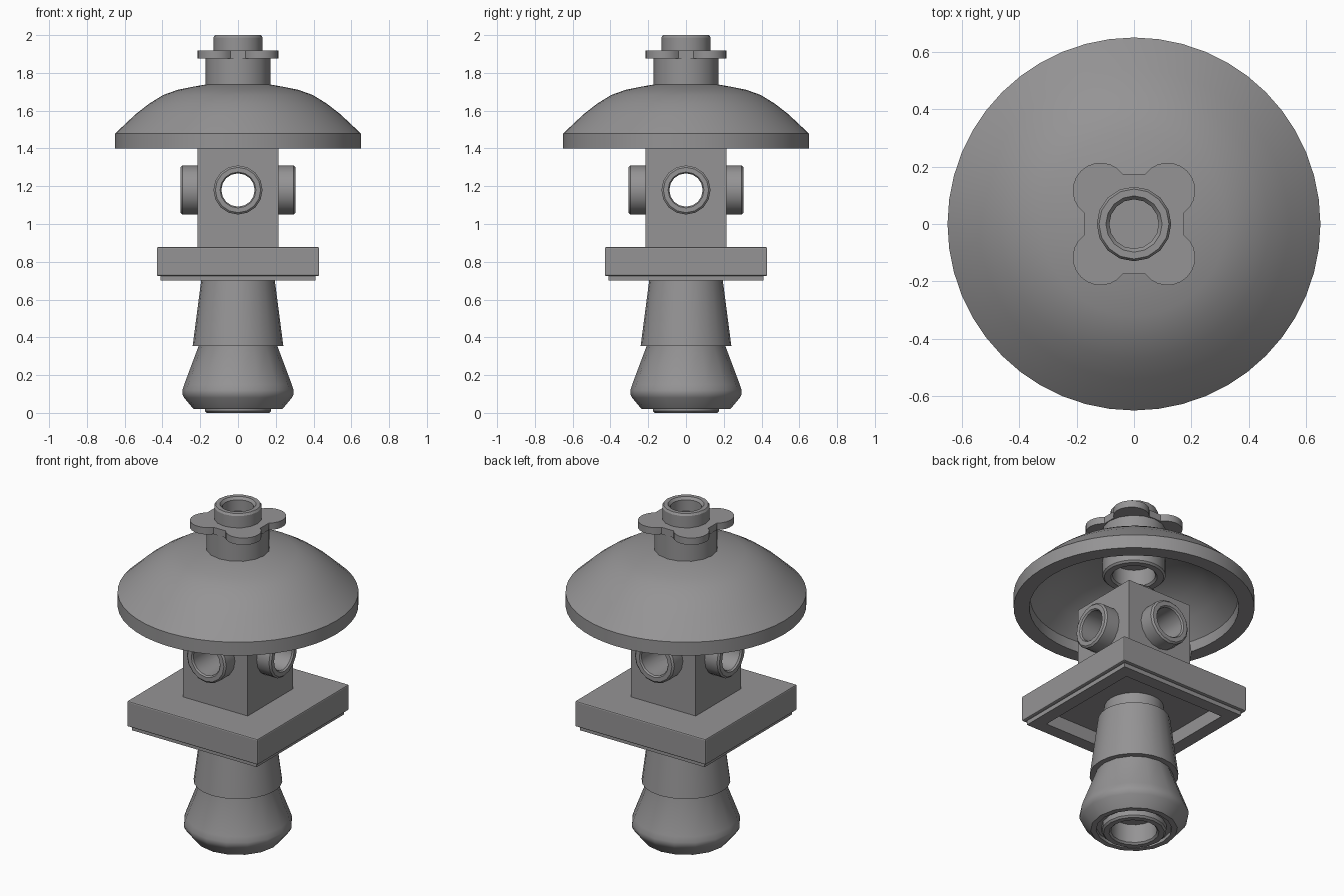
import bpy, bmesh, math
from mathutils import Matrix

if "Cube" in bpy.data.objects:
    bpy.data.objects.remove(bpy.data.objects["Cube"])

STONE = (0.3, 0.295, 0.3, 1)
stone = bpy.data.materials.new("stone_grey")
stone.use_nodes = True
stone.diffuse_color = STONE
stone.node_tree.nodes["Principled BSDF"].inputs["Base Color"].default_value = STONE


def finish(name, bm, bevel=0):
    bmesh.ops.recalc_face_normals(bm, faces=bm.faces)
    mesh = bpy.data.meshes.new(name)
    bm.to_mesh(mesh)
    bm.free()
    mesh.materials.append(stone)
    ob = bpy.data.objects.new(name, mesh)
    bpy.context.collection.objects.link(ob)
    if bevel:
        mod = ob.modifiers.new("soft_edge", "BEVEL")
        mod.width, mod.segments = bevel, 2
        mod.limit_method, mod.angle_limit = "ANGLE", math.radians(40)
    return ob


def smooth(ob):
    bpy.ops.object.select_all(action="DESELECT")
    ob.select_set(True)
    bpy.context.view_layer.objects.active = ob
    bpy.ops.object.shade_smooth_by_angle(angle=math.radians(32))


def lathe(name, profile, sides=16, matrix=Matrix()):
    """Revolve a closed (radius, height) loop; zero radii become poles."""
    bm = bmesh.new()
    rings = []
    for r, z in profile:
        n = sides if r > 0 else 1
        rings.append([bm.verts.new((r * math.cos(i * math.tau / sides),
                                    r * math.sin(i * math.tau / sides), z)) for i in range(n)])
    for a, b in zip(rings, rings[1:] + rings[:1]):
        if len(a) == len(b) == 1:
            continue
        for i in range(sides):
            j = (i + 1) % sides
            quad = [a[i % len(a)], a[j % len(a)], b[j % len(b)], b[i % len(b)]]
            bm.faces.new(list(dict.fromkeys(quad)))
    bm.transform(matrix)
    ob = finish(name, bm)
    smooth(ob)
    return ob


def box(name, half, z0, z1, bevel=0):
    bm = bmesh.new()
    bmesh.ops.create_cube(bm, size=1, matrix=Matrix.Translation((0, 0, (z0 + z1) / 2))
                          @ Matrix.Diagonal((2 * half, 2 * half, z1 - z0, 1)))
    return finish(name, bm, bevel)


def cut(ob, cutter):
    mod = ob.modifiers.new("cut", "BOOLEAN")
    mod.operation, mod.solver, mod.object = "DIFFERENCE", "EXACT", cutter
    bpy.ops.object.select_all(action="DESELECT")
    bpy.context.view_layer.objects.active = ob
    ob.select_set(True)
    bpy.ops.object.modifier_apply(modifier=mod.name)
    bpy.data.objects.remove(cutter)


# Foot with a hollow socket underneath
lathe("foot", [(0, .12), (.125, .12), (.125, .01), (.135, 0), (.165, 0), (.175, .01),
               (.175, .04), (.205, .04), (.205, .02), (.235, .02), (.285, .08), (.295, .1),
               (.295, .12), (.285, .15), (.21, .35), (.21, .37), (0, .37)])
# Tapered stem and its neck
lathe("stem", [(0, .355), (.24, .355), (.195, .7), (.16, .7), (.16, .78), (0, .78)], 24)

# Square slab with a hollow underside and a narrow lower lip
slab = box("slab", .43, .725, .877, .007)
lip = box("slab_lip", .41, .7, .735)
bpy.ops.object.select_all(action="DESELECT")
bpy.context.view_layer.objects.active = slab
slab.select_set(True)
bpy.ops.object.modifier_apply(modifier="soft_edge")
cut(slab, box("slab_cutter", .335, .6, .78))
cut(lip, box("lip_cutter", .335, .6, .9))

# Lantern block bored through from side to side and front to back
block = box("lantern_block", .214, .875, 1.4)
CENTRE = Matrix.Translation((0, 0, 1.18))
for axis in "XY":
    cut(block, lathe("bore", [(0, -.5), (.088, -.5), (.088, .5), (0, .5)], 16,
                     CENTRE @ Matrix.Rotation(math.pi / 2, 4, axis)))
smooth(block)

# Hollow round windows on the four sides
for k, side in enumerate(("left", "back", "right", "front")):
    turn = Matrix.Rotation(k * math.pi / 2, 4, "Z") @ Matrix.Rotation(math.pi / 2, 4, "Y")
    lathe(side + "_window", [(.088, .2), (.13, .2), (.13, .295), (.12, .304), (.095, .304),
                             (.088, .295)], 16, CENTRE @ turn)
# Stud joining block and roof
lathe("block_stud", [(.088, 1.39), (.13, 1.39), (.13, 1.47), (.122, 1.48), (.088, 1.48)])

# Domed roof, hollow, with a hanging socket
lathe("roof", [(0, 1.747), (.13, 1.745), (.237, 1.727), (.32, 1.71), (.396, 1.683),
               (.47, 1.637), (.54, 1.583), (.65, 1.48), (.65, 1.4), (.565, 1.4),
               (.56, 1.46), (.47, 1.55), (.37, 1.625), (.25, 1.675), (.17, 1.69),
               (.17, 1.6), (.16, 1.59), (.125, 1.59), (.115, 1.6), (.115, 1.7),
               (0, 1.7)], 48)

# Finial body and hollow tip
lathe("finial", [(0, 1.735), (.172, 1.735), (.172, 1.9), (.13, 1.9), (.13, 1.988), (.122, 2),
                 (.098, 2), (.086, 1.985), (.086, 1.87), (.045, 1.87), (.045, 1.82),
                 (0, 1.82)])

# Four-lobed collar around the finial
bm = bmesh.new()
outline = []
for k in range(4):
    base = math.radians(45 + 90 * k)
    cx, cy = .165 * math.cos(base), .165 * math.sin(base)
    for i in range(13):
        a = base + math.radians(-98 + i * 196 / 12)
        outline.append(bm.verts.new((cx + .097 * math.cos(a), cy + .097 * math.sin(a), 1.877)))
    a = base + math.radians(45)
    for s in (-.045, .045):
        outline.append(bm.verts.new((.175 * math.cos(a) + s * math.sin(a) * -1,
                                     .175 * math.sin(a) + s * math.cos(a), 1.877)))
petal = bm.faces.new(outline)
top = bmesh.ops.extrude_face_region(bm, geom=[petal])
bmesh.ops.translate(bm, vec=(0, 0, .041),
                    verts=[v for v in top["geom"] if isinstance(v, bmesh.types.BMVert)])
smooth(finish("finial_collar", bm, .005))
